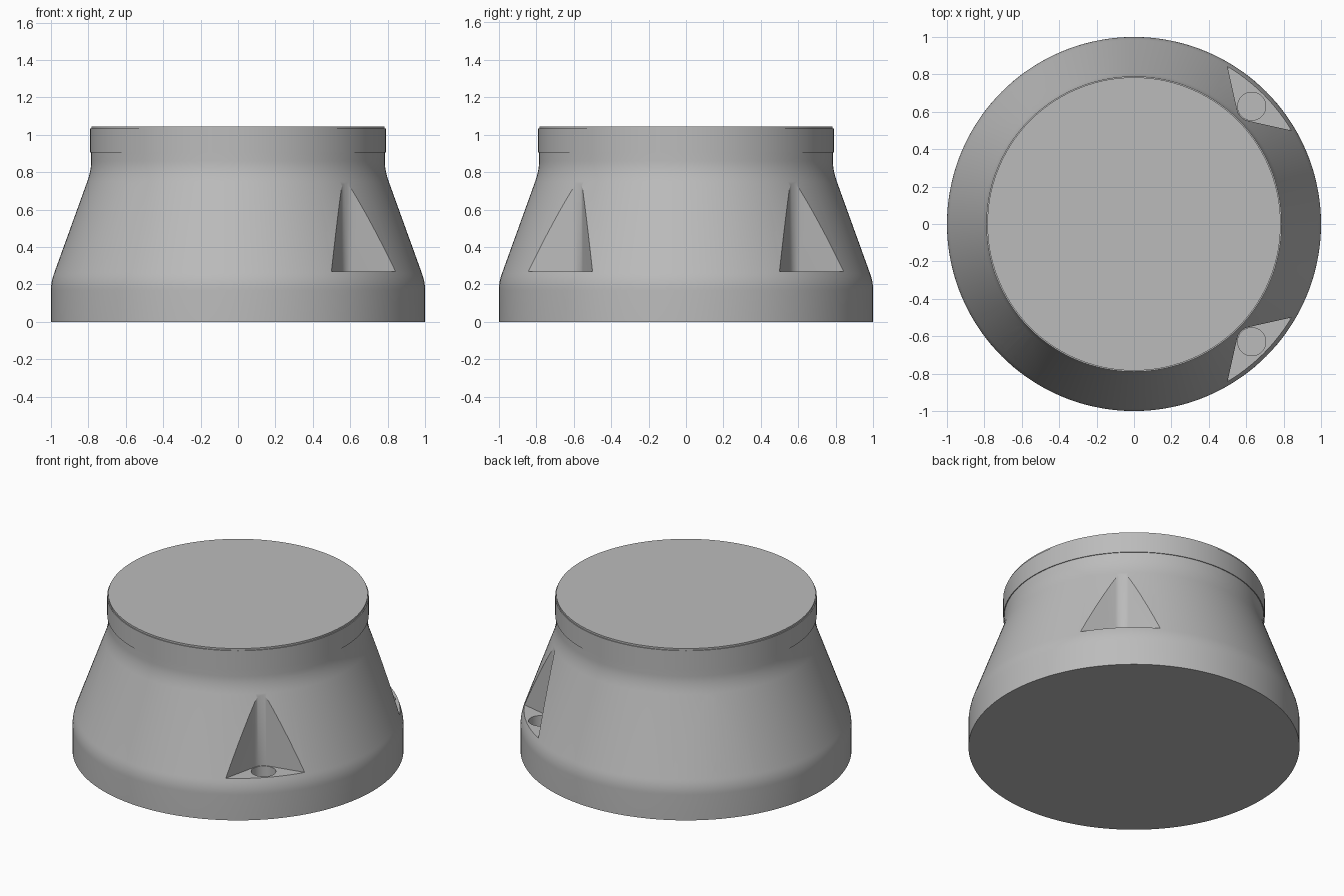
import bpy
import bmesh
from math import cos, sin, pi, radians
from mathutils import Matrix, Vector

cube = bpy.data.objects.get("Cube")
if cube:
    bpy.data.objects.remove(cube, do_unlink=True)

grey = bpy.data.materials.new("plain grey")
grey.use_nodes = True
GREY = (0.5, 0.5, 0.5, 1)
grey.diffuse_color = GREY
for node in grey.node_tree.nodes:
    if node.type == 'BSDF_PRINCIPLED':
        node.inputs["Base Color"].default_value = GREY


def finish(bm, name):
    bmesh.ops.recalc_face_normals(bm, faces=bm.faces[:])
    mesh = bpy.data.meshes.new(name)
    bm.to_mesh(mesh)
    bm.free()
    mesh.materials.append(grey)
    obj = bpy.data.objects.new(name, mesh)
    bpy.context.collection.objects.link(obj)
    return obj


def lathe(name, profile, steps=144):
    """Closed solid of revolution from (radius, height) points."""
    bm = bmesh.new()
    rings = [[bm.verts.new((r * cos(2 * pi * i / steps), r * sin(2 * pi * i / steps), z))
              for i in range(steps)] for r, z in profile]
    for low, high in zip(rings, rings[1:]):
        for i in range(steps):
            j = (i + 1) % steps
            bm.faces.new((low[i], low[j], high[j], high[i]))
    bm.faces.new(rings[0])
    bm.faces.new(rings[-1])
    return finish(bm, name)


def prism(name, outline, bottom, top, angle):
    """Vertical prism, its outline turned about the z axis."""
    bm = bmesh.new()
    face = bm.faces.new([bm.verts.new((x, y, bottom)) for x, y in outline])
    new = bmesh.ops.extrude_face_region(bm, geom=[face])["geom"]
    bmesh.ops.translate(bm, vec=(0, 0, top - bottom),
                        verts=[g for g in new if isinstance(g, bmesh.types.BMVert)])
    bm.transform(Matrix.Rotation(angle, 4, 'Z'))
    return finish(bm, name)


def blend(a, corner, b, steps=6):
    """Rounded corner as a quadratic curve."""
    a, corner, b = Vector(a), Vector(corner), Vector(b)
    ts = [i / steps for i in range(steps + 1)]
    return [tuple(a * (1 - t) ** 2 + corner * 2 * t * (1 - t) + b * t * t) for t in ts]


def arc(centre, radius, start, end, steps):
    return [(centre + radius * cos(start + (end - start) * i / steps),
             radius * sin(start + (end - start) * i / steps)) for i in range(steps + 1)]


# Flared housing with softened shoulders
housing = lathe("housing", [(1, 0)]
                + blend((1, 0.17), (1, 0.215), (0.983, 0.26))
                + blend((0.806, 0.75), (0.785, 0.81), (0.785, 0.86))
                + [(0.785, 0.905)])

# Lid with a fine lip around the top
lid = lathe("lid", [(0.79, 0.905), (0.79, 1.033), (0.784, 1.033), (0.784, 1.045)])

# Four screw pockets with round inner corners, each with a blind screw hole
BOLT = 0.89
pocket = [(1.073, 0.438)] + arc(BOLT, 0.08, radians(148), radians(212), 12) + [(1.073, -0.438)]
hole = arc(BOLT, 0.075, 0, 2 * pi, 40)[:-1]
cutters = []
for k in range(4):
    angle = pi / 4 + k * pi / 2
    cutters.append(prism("pocket_cutter", pocket, 0.27, 0.95, angle))
    cutters.append(prism("hole_cutter", hole, 0.08, 0.4, angle))

bpy.ops.object.select_all(action='DESELECT')
bpy.context.view_layer.objects.active = housing
housing.select_set(True)
for cutter in cutters:
    cutter.hide_render = True
    mod = housing.modifiers.new("cut", 'BOOLEAN')
    mod.operation = 'DIFFERENCE'
    mod.solver = 'EXACT'
    mod.object = cutter
    bpy.ops.object.modifier_apply(modifier=mod.name)
for cutter in cutters:
    bpy.data.objects.remove(cutter, do_unlink=True)

# Smooth curved surfaces, keep crisp edges
lid.select_set(True)
bpy.ops.object.shade_smooth_by_angle(angle=radians(25))
